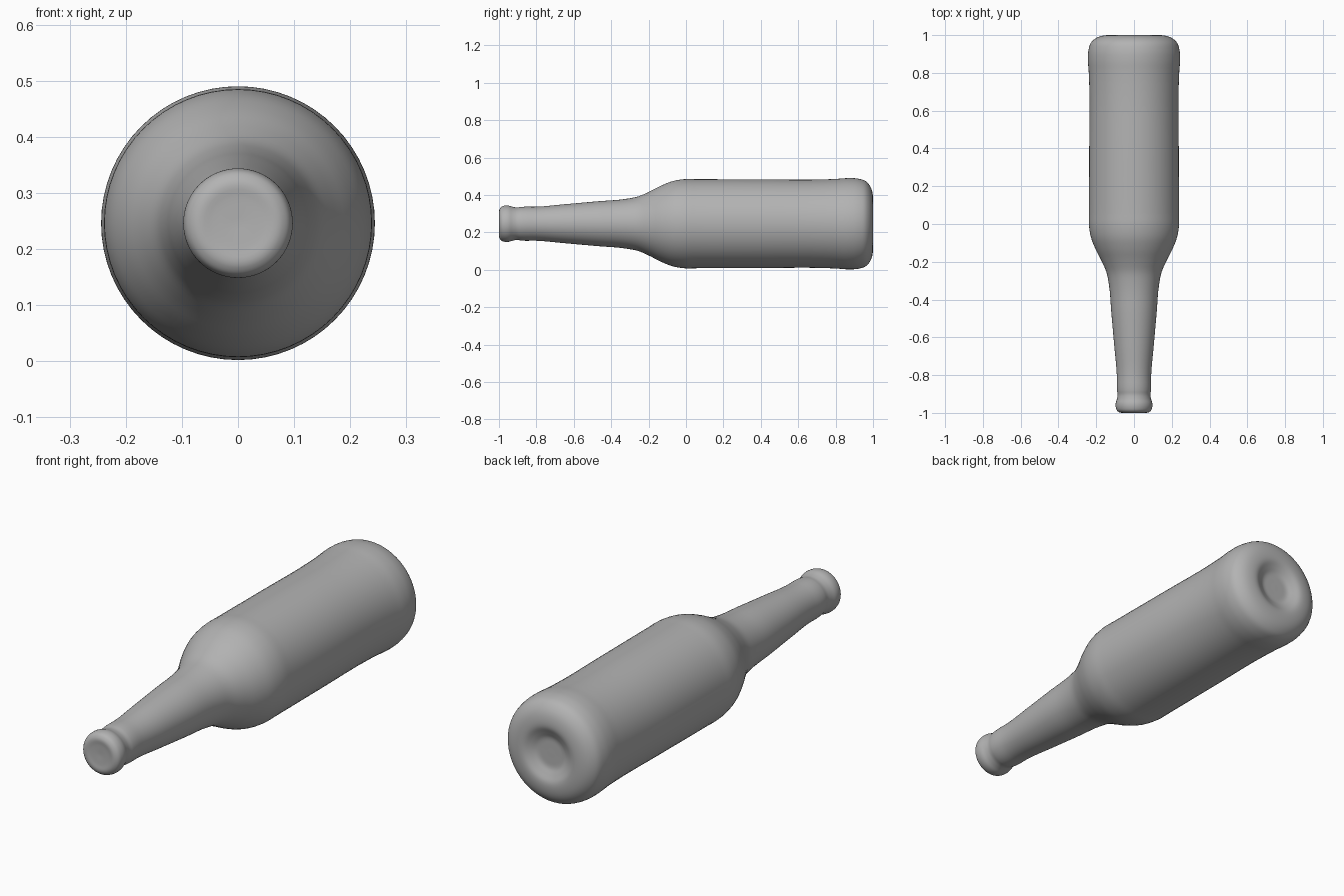
import bpy, bmesh, math
from mathutils import Vector

old = bpy.data.objects.get("Cube")
if old:
    bpy.data.objects.remove(old, do_unlink=True)

SEGMENTS = 64
STEPS = 4
AXIS_Z = 0.246

# Bottle profile from mouth to base: (radius, y)
profile = [
    (0.0, -0.995), (0.045, -0.997), (0.075, -0.998), (0.090, -0.988),
    (0.097, -0.968), (0.097, -0.95), (0.090, -0.925), (0.087, -0.905),
    (0.090, -0.88), (0.091, -0.80), (0.104, -0.65), (0.120, -0.47),
    (0.133, -0.32), (0.146, -0.255), (0.172, -0.195), (0.205, -0.13),
    (0.228, -0.07), (0.238, -0.01), (0.238, 0.06), (0.237, 0.40),
    (0.237, 0.74), (0.240, 0.81), (0.244, 0.87), (0.241, 0.92),
    (0.228, 0.96), (0.200, 0.985), (0.160, 0.998), (0.125, 0.998),
    (0.095, 0.985), (0.070, 0.974), (0.035, 0.972), (0.0, 0.972),
]


def smooth_path(points, steps):
    """Finite-difference Hermite curve through the points, spaced by chord length."""
    pts = [Vector(p) for p in points]
    n = len(pts)
    gaps = [(pts[i + 1] - pts[i]).length for i in range(n - 1)]
    slopes = [(pts[i + 1] - pts[i]) / gaps[i] for i in range(n - 1)]
    tangents = [slopes[0]]
    for i in range(1, n - 1):
        a, b = gaps[i - 1], gaps[i]
        tangents.append((slopes[i - 1] * b + slopes[i] * a) / (a + b))
    tangents.append(slopes[-1])
    path = []
    for i in range(n - 1):
        for s in range(steps):
            t = s / steps
            h1, h2 = 2 * t**3 - 3 * t**2 + 1, t**3 - 2 * t**2 + t
            h3, h4 = -2 * t**3 + 3 * t**2, t**3 - t**2
            path.append(pts[i] * h1 + tangents[i] * (h2 * gaps[i])
                        + pts[i + 1] * h3 + tangents[i + 1] * (h4 * gaps[i]))
    path.append(pts[-1])
    return path


# Lathe the profile around the y axis
bm = bmesh.new()
verts = [bm.verts.new((max(p.x, 0.0), p.y, 0)) for p in smooth_path(profile, STEPS)]
edges = [bm.edges.new(pair) for pair in zip(verts, verts[1:])]
bmesh.ops.spin(bm, geom=verts + edges, cent=(0, 0, 0), axis=(0, 1, 0),
               angle=2 * math.pi, steps=SEGMENTS, use_merge=True)
bmesh.ops.remove_doubles(bm, verts=bm.verts, dist=0.0003)
bmesh.ops.recalc_face_normals(bm, faces=bm.faces)

mesh = bpy.data.meshes.new("bottle")
bm.to_mesh(mesh)
bm.free()
bottle = bpy.data.objects.new("bottle", mesh)
bottle.location.z = AXIS_Z
bpy.context.collection.objects.link(bottle)
mesh.shade_smooth()

# Plain grey material
grey = bpy.data.materials.new("plain grey")
grey.use_nodes = True
colour = (0.45, 0.45, 0.45, 1)
grey.diffuse_color = colour
grey.node_tree.nodes["Principled BSDF"].inputs["Base Color"].default_value = colour
mesh.materials.append(grey)
